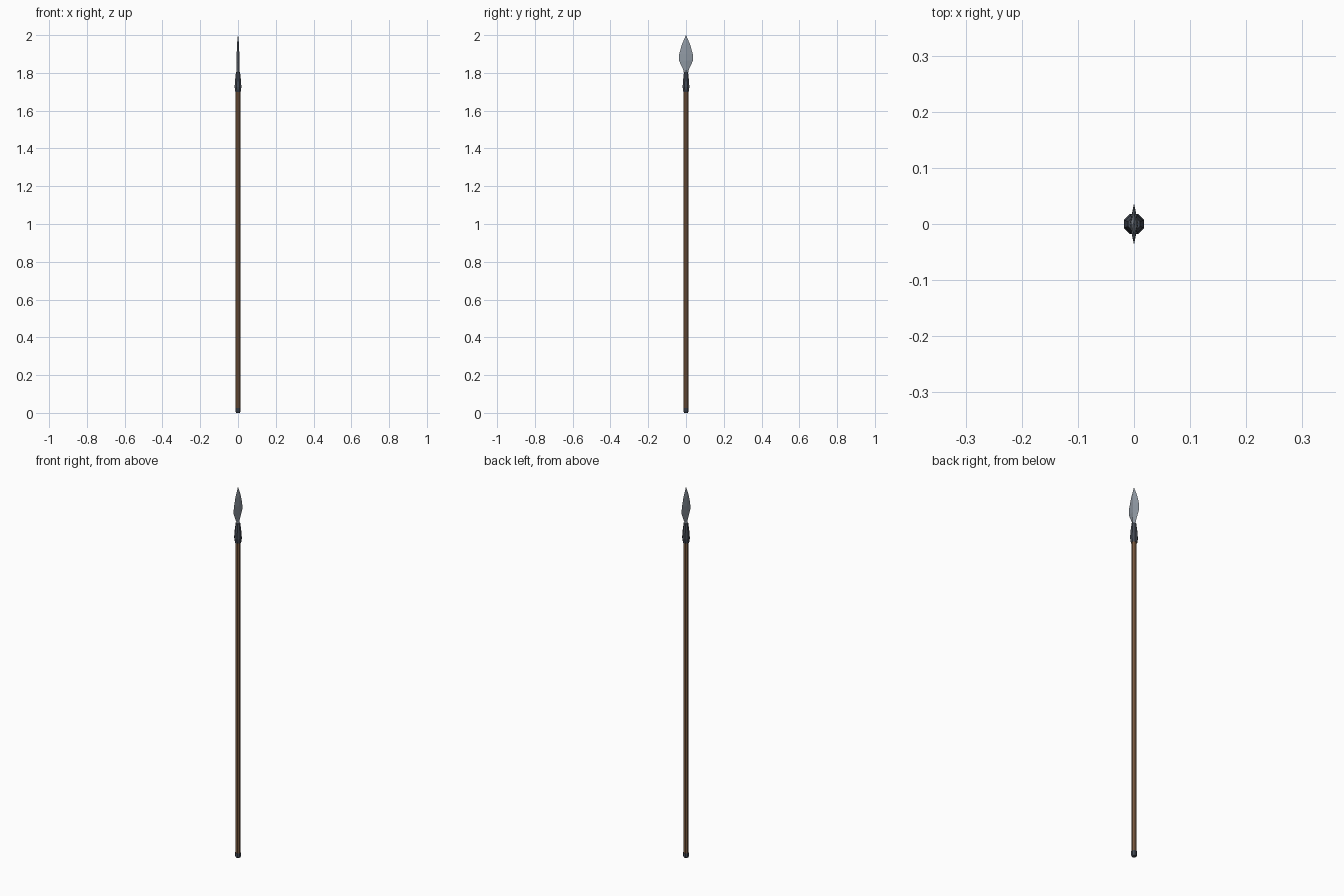
import bpy, bmesh
from math import cos, sin, pi

if "Cube" in bpy.data.objects:
    bpy.data.objects.remove(bpy.data.objects["Cube"])


def material(name, color):
    m = bpy.data.materials.new(name)
    m.diffuse_color = (*color, 1)
    m.use_nodes = True
    m.node_tree.nodes["Principled BSDF"].inputs["Base Color"].default_value = m.diffuse_color
    return m


def loft(name, rings, mat):
    """Skin a stack of equal-sized rings, capping both ends."""
    bm = bmesh.new()
    loops = [[bm.verts.new(p) for p in ring] for ring in rings]
    n = len(loops[0])
    for a, b in zip(loops, loops[1:]):
        for i in range(n):
            j = (i + 1) % n
            bm.faces.new((a[i], a[j], b[j], b[i]))
    bm.faces.new(loops[0][::-1])
    bm.faces.new(loops[-1])
    bmesh.ops.remove_doubles(bm, verts=bm.verts, dist=1e-5)
    bmesh.ops.recalc_face_normals(bm, faces=bm.faces)
    me = bpy.data.meshes.new(name)
    bm.to_mesh(me)
    bm.free()
    ob = bpy.data.objects.new(name, me)
    bpy.context.collection.objects.link(ob)
    me.materials.append(mat)
    return ob


def octagon(r, z):
    return [(r * cos((i + .5) * pi / 4), r * sin((i + .5) * pi / 4), z) for i in range(8)]


def diamond(t, w, z):
    return [(t, 0, z), (0, w, z), (-t, 0, z), (0, -w, z)]


wood = material("wood", (0.19, 0.10, 0.05))
iron = material("dark_iron", (0.06, 0.07, 0.09))
steel = material("steel", (0.28, 0.32, 0.37))

# wooden pole
loft("shaft", [octagon(0.0135, z) for z in (0.015, 1.71)], wood)

# metal foot
loft("butt_cap", [octagon(r, z) for r, z in
                  ((0.011, 0), (0.0145, 0.008), (0.0145, 0.026))], iron)

# flared socket joining pole and blade
loft("socket", [octagon(r, z) for r, z in
                ((0.0155, 1.70), (0.0195, 1.725), (0.0165, 1.765), (0.0115, 1.805))], iron)

# leaf-shaped blade with a central ridge
loft("blade", [diamond(t, w, z) for t, w, z in
               ((0.008, 0.010, 1.79), (0.0078, 0.014, 1.815), (0.0075, 0.037, 1.865),
                (0.007, 0.036, 1.90), (0.0055, 0.022, 1.95), (0.0005, 0.0005, 2.0))], steel)
